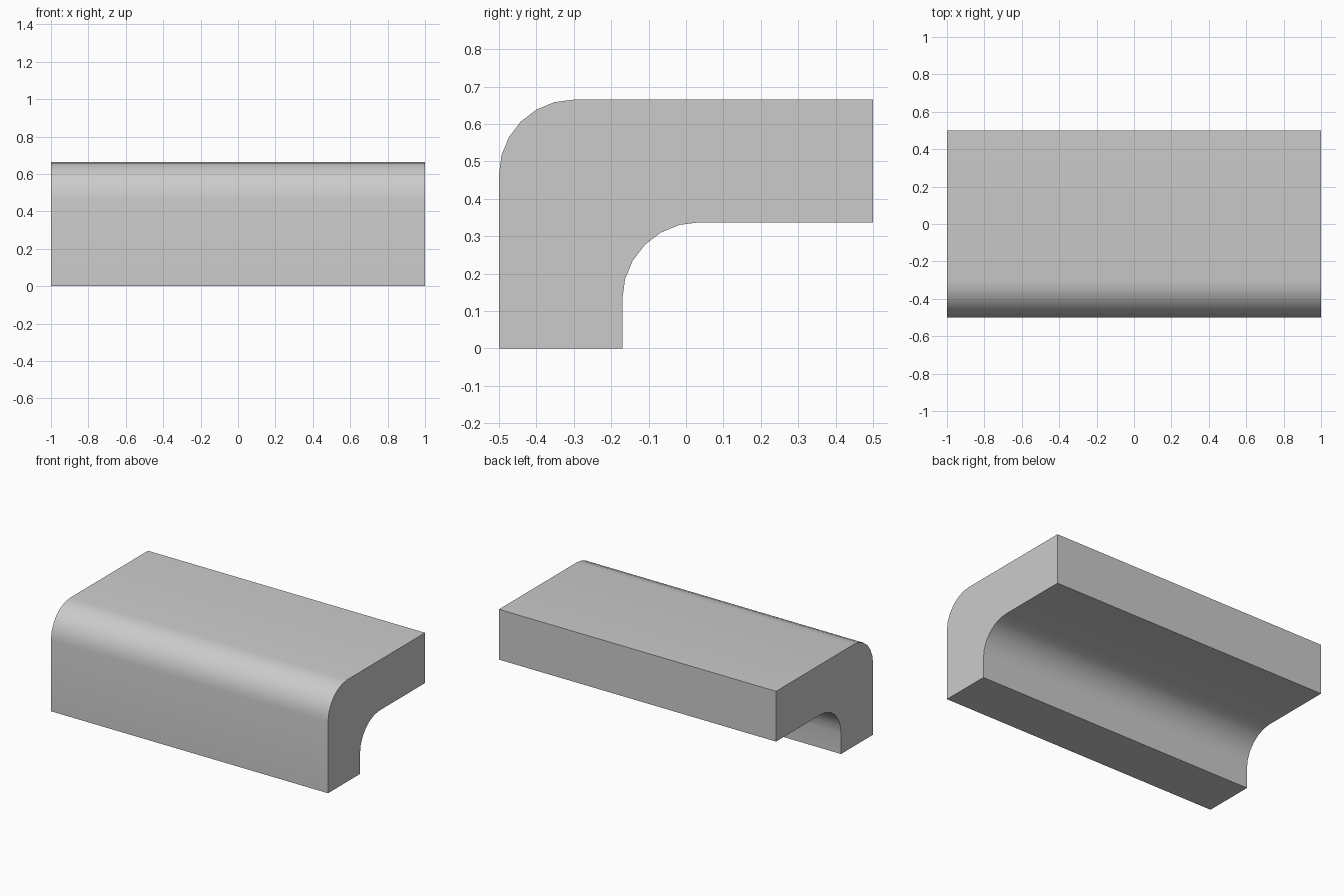
import bpy, bmesh, math

cube = bpy.data.objects.get("Cube")
if cube:
    bpy.data.objects.remove(cube, do_unlink=True)

HALF_LENGTH = 1.0
FRONT, BACK = -0.5, 0.5
TOP, UNDERSIDE, LEG_BACK = 0.665, 0.337, -0.17
OUTER_RADIUS, INNER_RADIUS = 0.2, 0.205
SEGMENTS = 6

# Plain grey material
grey = bpy.data.materials.new("plain_grey")
grey.use_nodes = True
colour = (0.6, 0.6, 0.6, 1)
grey.diffuse_color = colour
grey.node_tree.nodes["Principled BSDF"].inputs["Base Color"].default_value = colour


def corner(front, top, radius):
    """Quarter round from a vertical front face up to a level top."""
    angles = [math.pi / 2 * i / SEGMENTS for i in range(SEGMENTS + 1)]
    return [(front + radius * (1 - math.cos(a)), top - radius * (1 - math.sin(a)))
            for a in angles]


# Side profile: rounded outer nose, then the concave underside
profile = [(FRONT, 0)] + corner(FRONT, TOP, OUTER_RADIUS)
profile += [(BACK, TOP), (BACK, UNDERSIDE)]
profile += corner(LEG_BACK, UNDERSIDE, INNER_RADIUS)[::-1] + [(LEG_BACK, 0)]

# Extrude the profile along the length
bm = bmesh.new()
end = bm.faces.new([bm.verts.new((-HALF_LENGTH, y, z)) for y, z in profile])
result = bmesh.ops.extrude_face_region(bm, geom=[end], use_keep_orig=True)
moved = [v for v in result["geom"] if isinstance(v, bmesh.types.BMVert)]
bmesh.ops.translate(bm, verts=moved, vec=(2 * HALF_LENGTH, 0, 0))
bmesh.ops.recalc_face_normals(bm, faces=bm.faces)
mesh = bpy.data.meshes.new("rounded_edge_block")
bm.to_mesh(mesh)
bm.free()
mesh.materials.append(grey)

block = bpy.data.objects.new("rounded_edge_block", mesh)
bpy.context.collection.objects.link(block)

# Smooth the rounds, keep the corners crisp
bpy.ops.object.select_all(action='DESELECT')
block.select_set(True)
bpy.context.view_layer.objects.active = block
bpy.ops.object.shade_smooth_by_angle(angle=math.radians(30))
